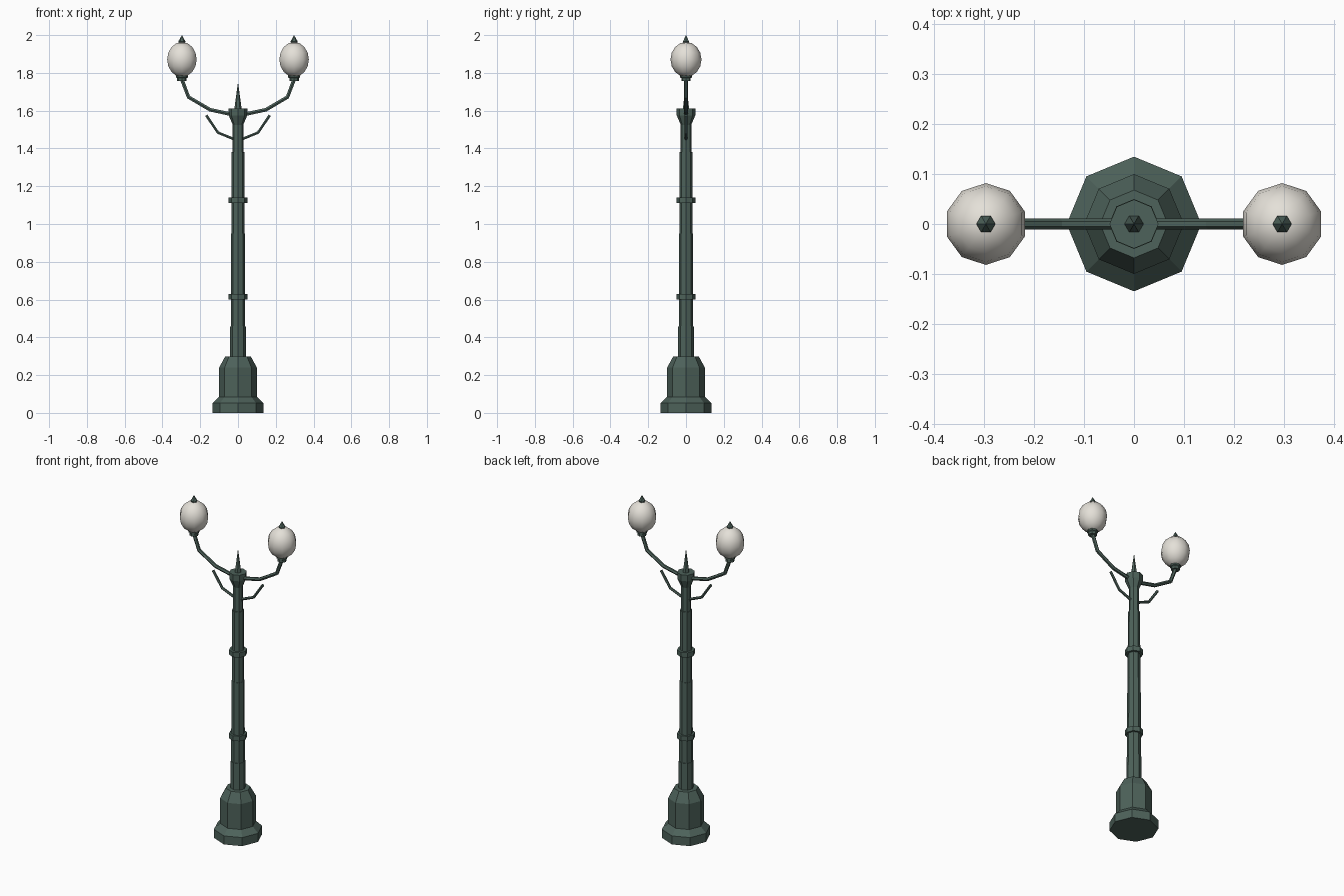
import bpy
import bmesh
from math import pi, sin, cos

cube = bpy.data.objects.get("Cube")
if cube:
    bpy.data.objects.remove(cube, do_unlink=True)


def make_material(name, rgb):
    mat = bpy.data.materials.new(name)
    mat.use_nodes = True
    colour = (*rgb, 1)
    mat.diffuse_color = colour
    mat.node_tree.nodes["Principled BSDF"].inputs["Base Color"].default_value = colour
    return mat


GREEN = make_material("dark green iron", (0.075, 0.122, 0.103))
GLASS = make_material("milky glass", (0.78, 0.75, 0.69))


def add_object(name, mesh, mat, x=0):
    mesh.materials.clear()
    mesh.materials.append(mat)
    obj = bpy.data.objects.new(name, mesh)
    obj.location.x = x
    bpy.context.collection.objects.link(obj)
    return obj


def lathe(name, profile, mat, sides=8, x=0, start=pi / 2, smooth=False):
    """Turn (radius, height) points into a closed faceted solid."""
    bm = bmesh.new()
    rings = []
    for r, z in profile:
        angles = [start + 2 * pi * i / sides for i in range(sides)]
        rings.append([bm.verts.new((r * cos(a), r * sin(a), z)) for a in angles])
    for low, high in zip(rings, rings[1:]):
        for i in range(sides):
            j = (i + 1) % sides
            bm.faces.new((low[i], low[j], high[j], high[i]))
    bm.faces.new(rings[0][::-1])
    bm.faces.new(rings[-1])
    bmesh.ops.remove_doubles(bm, verts=bm.verts, dist=0.0002)
    bmesh.ops.recalc_face_normals(bm, faces=bm.faces)
    for face in bm.faces:
        face.smooth = smooth
    mesh = bpy.data.meshes.new(name)
    bm.to_mesh(mesh)
    bm.free()
    return add_object(name, mesh, mat, x)


def tube(name, points, radius):
    """Sweep a faceted rod along (x, z) points."""
    curve = bpy.data.curves.new(name + "_path", "CURVE")
    curve.dimensions = "3D"
    curve.bevel_depth = radius
    curve.bevel_resolution = 1
    curve.use_fill_caps = True
    spline = curve.splines.new("POLY")
    spline.points.add(len(points) - 1)
    for point, (x, z) in zip(spline.points, points):
        point.co = (x, 0, z, 1)
    spline.use_smooth = False
    path = bpy.data.objects.new(name + "_path", curve)
    bpy.context.collection.objects.link(path)
    bpy.context.view_layer.update()
    mesh = bpy.data.meshes.new_from_object(path)
    bpy.data.objects.remove(path, do_unlink=True)
    for poly in mesh.polygons:
        poly.use_smooth = False
    mesh.name = name
    return add_object(name, mesh, GREEN)


# Pedestal
lathe("plinth", [(0.135, 0), (0.135, 0.052), (0.1, 0.085)], GREEN)
lathe("pedestal", [(0.1, 0.08), (0.1, 0.24), (0.068, 0.298)], GREEN)

# Column in slightly stepped lengths
lathe("column", [(0.042, 0.29), (0.041, 0.46), (0.038, 0.46), (0.038, 0.62),
                 (0.037, 0.95), (0.035, 0.95), (0.034, 1.38),
                 (0.029, 1.38), (0.028, 1.55)], GREEN)
for name, z in (("lower_band", 0.6), ("upper_band", 1.11)):
    lathe(name, [(0.05, z), (0.05, z + 0.03)], GREEN)

# Column head and spike
lathe("collar", [(0.028, 1.525), (0.049, 1.575), (0.049, 1.612)], GREEN)
lathe("spike", [(0.02, 1.605), (0, 1.752)], GREEN, sides=6, start=0)

# Lamp on each side
for side, s in (("left", 1), ("right", -1)):
    arm = [(0.02, 1.582), (0.055, 1.585), (0.148, 1.605), (0.262, 1.672), (0.297, 1.765)]
    brace = [(0.01, 1.445), (0.03, 1.453), (0.106, 1.484), (0.168, 1.575)]
    tube(side + "_arm", [(s * x, z) for x, z in arm], 0.011)
    tube(side + "_brace", [(s * x, z) for x, z in brace], 0.008)
    x = s * 0.297
    lathe(side + "_lamp_cup", [(0.025, 1.757), (0.025, 1.772), (0.031, 1.776),
                               (0.031, 1.792)], GREEN, x=x)
    globe = [(0.082 * sin(pi * i / 8), 1.871 - 0.093 * cos(pi * i / 8)) for i in range(9)]
    lathe(side + "_globe", globe, GLASS, sides=10, x=x, smooth=True)
    lathe(side + "_finial", [(0.012, 1.95), (0.019, 1.966), (0, 2)], GREEN,
          sides=6, x=x, start=0)
